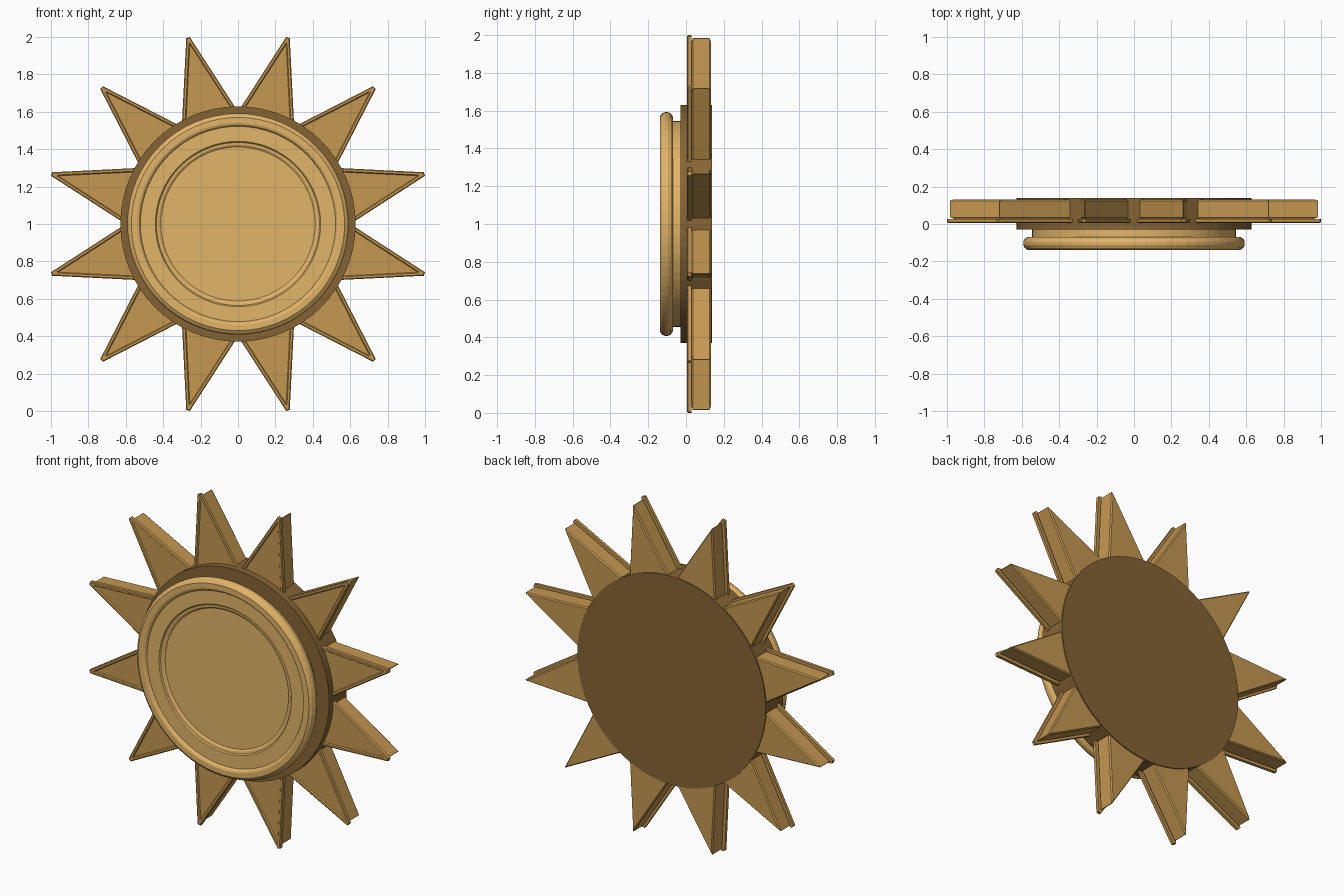
import bpy, bmesh, math

cube = bpy.data.objects.get("Cube")
if cube:
    bpy.data.objects.remove(cube, do_unlink=True)

CENTRE = (0, 0, 1)
SEGMENTS = 64
SPIKES = 12


def srgb(*channels):
    return tuple((c / 255) ** 2.2 for c in channels) + (1,)


def material(name, colour):
    mat = bpy.data.materials.new(name)
    mat.use_nodes = True
    mat.diffuse_color = colour
    node = mat.node_tree.nodes["Principled BSDF"]
    node.inputs["Base Color"].default_value = colour
    return mat


light_gold = material("light gold", srgb(226, 179, 105))
mid_gold = material("mid gold", srgb(196, 150, 82))
bronze = material("dark bronze", srgb(133, 100, 56))


def loft(name, loops, mat):
    """Join equal-sized vertex loops with quads and cap both ends."""
    bm = bmesh.new()
    rings = [[bm.verts.new(p) for p in loop] for loop in loops]
    for a, b in zip(rings, rings[1:]):
        for i in range(len(a)):
            j = (i + 1) % len(a)
            bm.faces.new((a[i], a[j], b[j], b[i]))
    bm.faces.new(rings[0])
    bm.faces.new(rings[-1])
    bmesh.ops.recalc_face_normals(bm, faces=bm.faces)
    mesh = bpy.data.meshes.new(name)
    bm.to_mesh(mesh)
    bm.free()
    mesh.materials.append(mat)
    return mesh


def place(name, mesh, angle=0):
    obj = bpy.data.objects.new(name, mesh)
    obj.location = CENTRE
    obj.rotation_euler.y = angle
    bpy.context.collection.objects.link(obj)


def turned(name, profile, mat):
    """Turn a (radius, y) profile around the y axis."""
    step = 2 * math.pi / SEGMENTS
    loops = [[(r * math.cos(i * step), y, r * math.sin(i * step))
              for i in range(SEGMENTS)] for r, y in profile]
    place(name, loft(name, loops, mat))


def spike_loop(y, inset):
    """Blunt-tipped triangle, narrowed by the inset."""
    tip, slope, blunt, base = 1.032, 0.322, 0.010, 0.5
    top = min(tip - inset, tip - (1.05 * inset - blunt + 0.002) / slope)

    def half(z):
        return blunt + slope * (tip - z) - 1.05 * inset

    return [(-half(base), y, base), (half(base), y, base),
            (half(top), y, top), (-half(top), y, top)]


# Backing disc
turned("backing_disc", [(0.629, -0.029), (0.629, 0.138)], bronze)

# Front cap: neck, rounded rim, sunken face and a stepped centre
turned("front_cap", [
    (0.545, -0.02), (0.545, -0.07), (0.57, -0.07), (0.585, -0.08),
    (0.592, -0.095), (0.592, -0.112), (0.585, -0.127), (0.57, -0.138),
    (0.54, -0.138), (0.53, -0.134), (0.522, -0.122), (0.442, -0.122),
    (0.436, -0.115), (0.422, -0.113), (0.412, -0.106)], light_gold)

# Spikes: a rimmed front plate over a chamfered body
plate = loft("spike_plate", [spike_loop(y, d) for y, d in (
    (0.012, 0.021), (0.006, 0.016), (0.006, 0.005),
    (0.010, 0.0), (0.028, 0.0))], mid_gold)
body = loft("spike_body", [spike_loop(y, d) for y, d in (
    (0.026, 0.020), (0.030, 0.018), (0.036, 0.012),
    (0.124, 0.012), (0.132, 0.018))], mid_gold)
for k in range(SPIKES):
    turn = 2 * math.pi * (k + 0.5) / SPIKES
    place(f"spike_plate_{k + 1}", plate, turn)
    place(f"spike_body_{k + 1}", body, turn)
